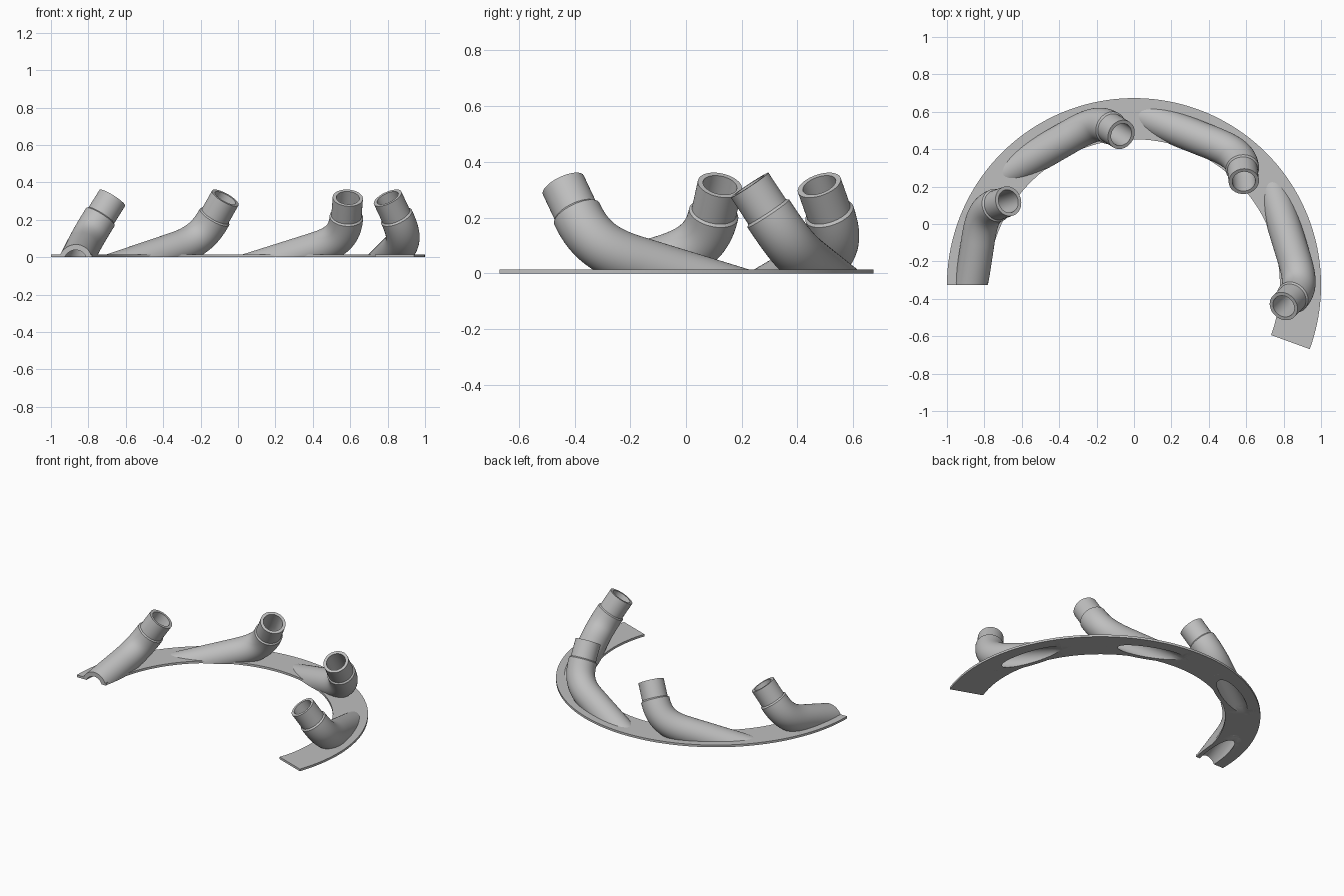
import bpy, bmesh
from math import sin, cos, pi, radians
from mathutils import Vector, Matrix
from mathutils.geometry import interpolate_bezier

if "Cube" in bpy.data.objects:
    bpy.data.objects.remove(bpy.data.objects["Cube"], do_unlink=True)

CENTRE = Vector((0, -0.327, 0))
OUTER, INNER, THICK = 1.0, 0.78, 0.015
SIDES = 48

grey = bpy.data.materials.new("light_grey")
grey.use_nodes = True
grey.diffuse_color = (0.52, 0.52, 0.52, 1)
grey.node_tree.nodes["Principled BSDF"].inputs["Base Color"].default_value = (0.52, 0.52, 0.52, 1)


def make_object(name, bm):
    bmesh.ops.recalc_face_normals(bm, faces=bm.faces)
    mesh = bpy.data.meshes.new(name)
    bm.to_mesh(mesh)
    bm.free()
    mesh.materials.append(grey)
    ob = bpy.data.objects.new(name, mesh)
    bpy.context.collection.objects.link(ob)
    return ob


def sweep(name, stations, matrix):
    """Capped round solid through (point, radius) stations."""
    bm = bmesh.new()
    pts = [p for p, r in stations]
    rings = []
    side = Vector((1, 0, 0))
    for i, (p, r) in enumerate(stations):
        t = (pts[min(i + 1, len(pts) - 1)] - pts[max(i - 1, 0)]).normalized()
        side = (side - t * side.dot(t)).normalized()
        up = t.cross(side)
        rings.append([bm.verts.new(p + (side * cos(a) + up * sin(a)) * r)
                      for a in (2 * pi * k / SIDES for k in range(SIDES))])
    for a, b in zip(rings, rings[1:]):
        for k in range(SIDES):
            j = (k + 1) % SIDES
            bm.faces.new((a[k], a[j], b[j], b[k]))
    bm.faces.new(rings[0])
    bm.faces.new(rings[-1])
    bm.transform(matrix)
    return make_object(name, bm)


def box(name, low, high):
    bm = bmesh.new()
    bmesh.ops.create_cube(bm, size=1)
    low, high = Vector(low), Vector(high)
    for v in bm.verts:
        v.co = (low + high) / 2 + v.co * (high - low)
    return make_object(name, bm)


def cut(ob, cutters):
    """Subtract the cutters and bake the result."""
    for c in cutters:
        m = ob.modifiers.new("cut", 'BOOLEAN')
        m.operation, m.solver, m.object = 'DIFFERENCE', 'EXACT', c
    dg = bpy.context.evaluated_depsgraph_get()
    mesh = bpy.data.meshes.new_from_object(ob.evaluated_get(dg))
    ob.modifiers.clear()
    ob.data = mesh


# Pipe centreline: sloping run, elbow, then a straight collar
run_start, run_end = Vector((0.69, 0.357, -0.12)), Vector((0.855, -0.18, 0.045))
collar_base, mouth = Vector((0.848, -0.392, 0.215)), Vector((0.80, -0.44, 0.317))
run_dir = (run_end - run_start).normalized()
axis = (mouth - collar_base).normalized()
bend = interpolate_bezier(run_end, run_end + run_dir * 0.125,
                          collar_base - axis * 0.11, collar_base, 20)
body = [run_start] + [run_start.lerp(run_end, k / 6) for k in range(1, 6)] + list(bend)
pipe_shape = [(p, 0.09) for p in body]
pipe_shape += [(collar_base + axis * 0.008, 0.081), (mouth, 0.081)]
bore_shape = [(run_start - run_dir * 0.05, 0.062)] + [(p, 0.062) for p in body]
bore_shape += [(mouth + axis * 0.05, 0.062)]

# Flat base arc
bm = bmesh.new()
STEPS = 120
sections = []
for i in range(STEPS + 1):
    a = radians(-20 + 200 * i / STEPS)
    d = Vector((cos(a), sin(a), 0))
    sections.append([bm.verts.new(CENTRE + d * r + Vector((0, 0, z)))
                     for r, z in ((INNER, 0), (OUTER, 0), (OUTER, THICK), (INNER, THICK))])
for a, b in zip(sections, sections[1:]):
    for k in range(4):
        j = (k + 1) % 4
        bm.faces.new((a[k], a[j], b[j], b[k]))
bm.faces.new(sections[0])
bm.faces.new(sections[-1])
base = make_object("base_arc", bm)

# Four identical pipes spaced a seventh of a turn apart
ground_cutter = box("ground_cutter", (-2, -2, -1), (2, 2, 0))
end_cutter = box("end_cutter", (-1.4, -1, -0.9), (-0.4, CENTRE.y, 1))
bores, pipes = [], []
for n in range(4):
    turn = (Matrix.Translation(CENTRE) @ Matrix.Rotation(n * 2 * pi / 7, 4, 'Z')
            @ Matrix.Translation(-CENTRE))
    pipes.append(sweep(f"pipe_{n + 1}", pipe_shape, turn))
    bores.append(sweep(f"bore_cutter_{n + 1}", bore_shape, turn))
for n, pipe in enumerate(pipes):
    cut(pipe, [bores[n], ground_cutter] + ([end_cutter] if n == 3 else []))
cut(base, bores)

for helper in bores + [ground_cutter, end_cutter]:
    bpy.data.objects.remove(helper, do_unlink=True)

# Smooth the round surfaces, keep rims crisp
bpy.ops.object.select_all(action='DESELECT')
for ob in pipes + [base]:
    ob.select_set(True)
bpy.context.view_layer.objects.active = base
bpy.ops.object.shade_smooth_by_angle(angle=radians(30))
